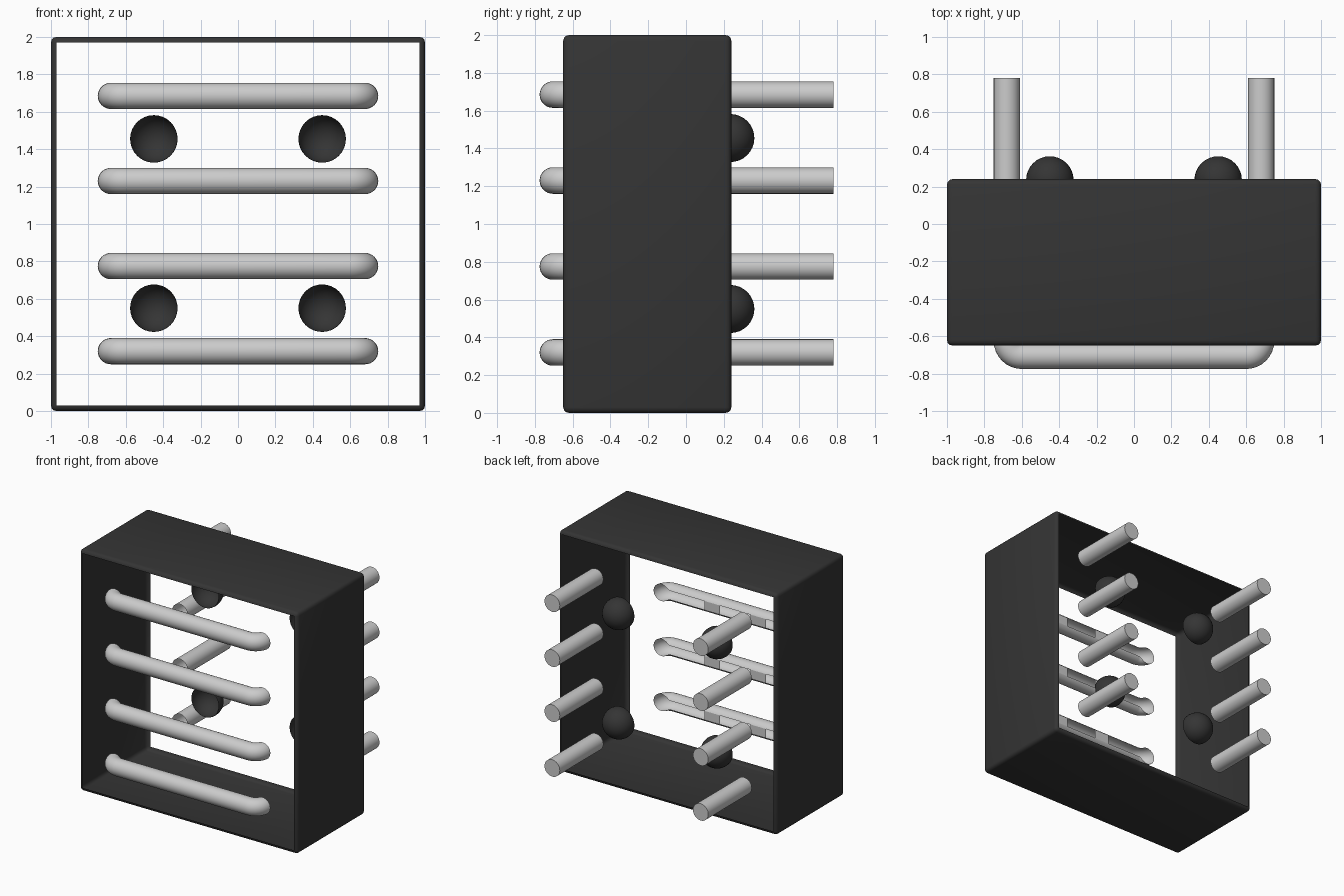
import bpy, bmesh, math
from mathutils import Vector, Matrix

cube = bpy.data.objects.get("Cube")
if cube:
    bpy.data.objects.remove(cube, do_unlink=True)


def material(name, value):
    m = bpy.data.materials.new(name)
    m.use_nodes = True
    colour = (value, value, value, 1)
    m.diffuse_color = colour
    m.node_tree.nodes["Principled BSDF"].inputs["Base Color"].default_value = colour
    return m


BLACK = material("dark plastic", 0.035)
STEEL = material("light grey metal", 0.6)


def finish(bm, name, mat, angle=40):
    mesh = bpy.data.meshes.new(name)
    bm.to_mesh(mesh)
    bm.free()
    mesh.materials.append(mat)
    ob = bpy.data.objects.new(name, mesh)
    bpy.context.collection.objects.link(ob)
    bpy.ops.object.select_all(action='DESELECT')
    ob.select_set(True)
    bpy.context.view_layer.objects.active = ob
    bpy.ops.object.shade_smooth_by_angle(angle=math.radians(angle))
    return ob


def cut(bm, y, normal_y):
    # remove everything on the side the normal points to
    bmesh.ops.bisect_plane(bm, geom=bm.verts[:] + bm.edges[:] + bm.faces[:],
                           plane_co=(0, y, 0), plane_no=(0, normal_y, 0),
                           clear_outer=True)


FRONT, BACK = -0.65, 0.24
CUT = -0.645
R, ROD_X, ROD_END = 0.07, 0.68, 0.78
BAR_Y, BEND = -0.705, 0.08
SIDES = 32

# Housing: rounded box shell, open at front and back with a narrow lip
bm = bmesh.new()
bmesh.ops.create_cube(bm, size=1, matrix=Matrix.Translation((0, (FRONT + BACK) / 2, 1))
                      @ Matrix.Diagonal((2, BACK - FRONT, 2, 1)))
bmesh.ops.bevel(bm, geom=bm.edges[:], offset=0.03, segments=3, profile=0.5, affect='EDGES')
bm.normal_update()
bmesh.ops.delete(bm, geom=[f for f in bm.faces if abs(f.normal.y) > 0.99], context='FACES')
finish(bm, "housing", BLACK)


def bar_path():
    # half of the bend on the left, then mirrored to the right
    left = []
    for i in range(9):
        a = math.pi / 2 * i / 8
        left.append((Vector((ROD_X - BEND + BEND * math.cos(a),
                             BAR_Y + BEND - BEND * math.sin(a), 0)), a))
    right = [(Vector((-p.x, p.y, 0)), math.pi - a) for p, a in reversed(left)]
    return left + right


def front_bar(z, name):
    bm = bmesh.new()
    rings = []
    for p, a in bar_path():
        out = Vector((math.cos(a), -math.sin(a), 0))
        ring = []
        for k in range(SIDES):
            t = 2 * math.pi * k / SIDES
            ring.append(bm.verts.new(p + out * R * math.cos(t) + Vector((0, 0, z + R * math.sin(t)))))
        rings.append(ring)
    for r0, r1 in zip(rings, rings[1:]):
        for k in range(SIDES):
            j = (k + 1) % SIDES
            bm.faces.new((r0[k], r0[j], r1[j], r1[k]))
    bmesh.ops.recalc_face_normals(bm, faces=bm.faces[:])
    cut(bm, CUT, 1)
    # two closing plates on the open back of the bar
    h = math.sqrt(R * R - (CUT - BAR_Y) ** 2)
    for s in (-1, 1):
        quad = [(s * x, CUT, z + dz) for x, dz in ((0.14, -h), (0.14, h), (0.28, h), (0.28, -h))]
        if s < 0:
            quad.reverse()
        bm.faces.new([bm.verts.new(c) for c in quad])
    finish(bm, name, STEEL)


def rear_rod(x, z, name):
    start = BACK - 0.03
    bm = bmesh.new()
    bmesh.ops.create_cone(bm, cap_ends=True, segments=SIDES, radius1=R, radius2=R,
                          depth=ROD_END - start,
                          matrix=Matrix.Translation((x, (ROD_END + start) / 2, z))
                          @ Matrix.Rotation(math.pi / 2, 4, 'X'))
    bm.normal_update()
    # the inner end is open
    bmesh.ops.delete(bm, geom=[f for f in bm.faces if f.normal.y < -0.9], context='FACES')
    finish(bm, name, STEEL)


# Front bars and the rods behind them
for i, z in enumerate((0.32, 0.775, 1.23, 1.685)):
    front_bar(z, f"front_bar_{i + 1}")
    for side, x in (("left", ROD_X), ("right", -ROD_X)):
        rear_rod(x, z, f"rear_rod_{side}_{i + 1}")

# Rear domes, hollow towards the front
for row, z in (("lower", 0.55), ("upper", 1.455)):
    for side, x in (("left", 0.45), ("right", -0.45)):
        bm = bmesh.new()
        bmesh.ops.create_uvsphere(bm, u_segments=32, v_segments=16, radius=0.127,
                                  matrix=Matrix.Translation((x, 0.235, z))
                                  @ Matrix.Rotation(math.pi / 2, 4, 'X'))
        cut(bm, BACK - 0.03, -1)
        finish(bm, f"dome_{row}_{side}", BLACK)
